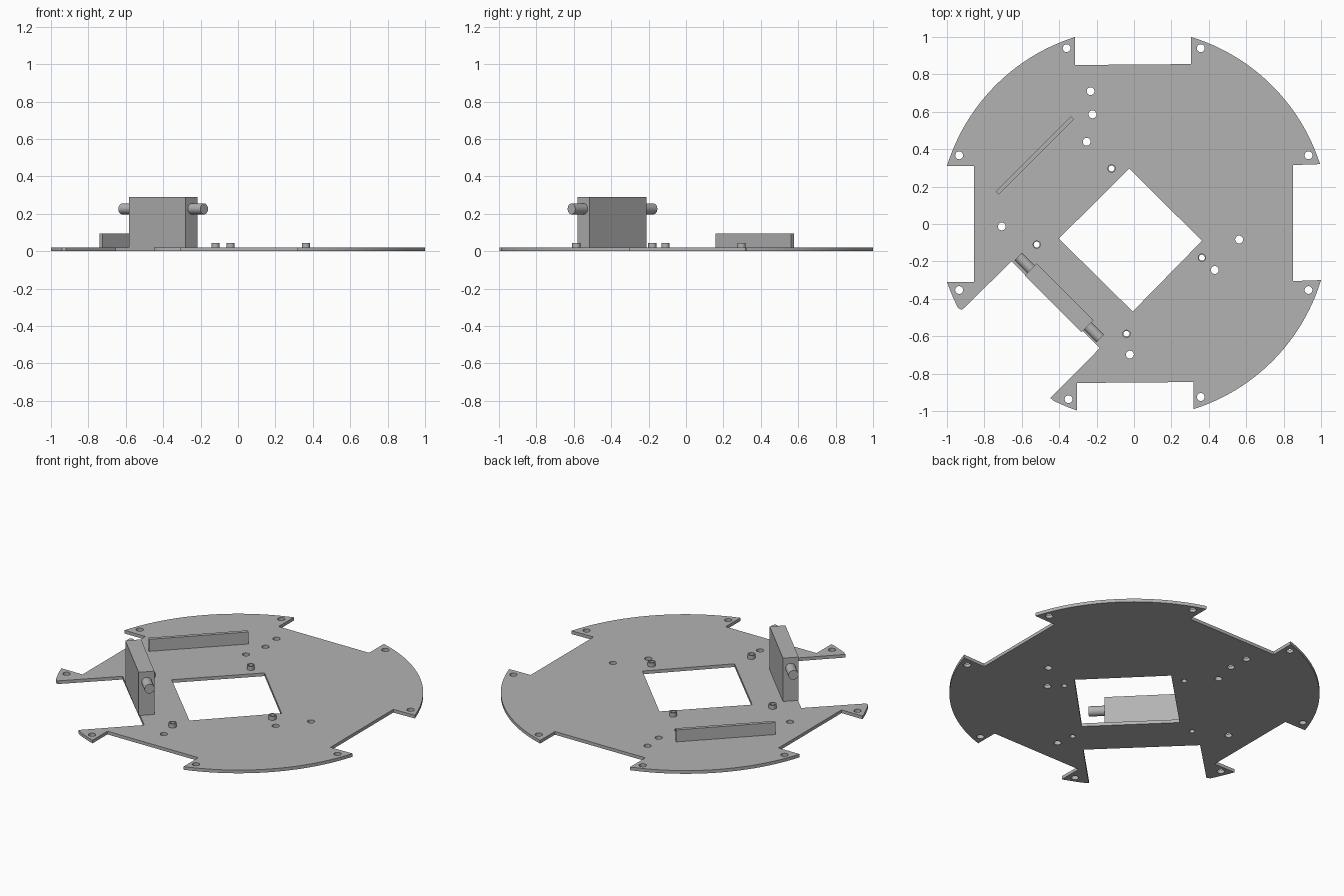
import bpy, bmesh, math
from mathutils import Matrix, Vector

if "Cube" in bpy.data.objects:
    bpy.data.objects.remove(bpy.data.objects["Cube"])

grey = bpy.data.materials.new("plain grey")
grey.diffuse_color = (0.45, 0.45, 0.45, 1)
grey.use_nodes = True
grey.node_tree.nodes["Principled BSDF"].inputs["Base Color"].default_value = grey.diffuse_color
TOP = 0.02  # upper face of the plate


def arc(a, b, steps):
    """Points on a circle about the origin from a to b, counter-clockwise."""
    a, b = Vector(a), Vector(b)
    t0, t1 = math.atan2(a.y, a.x), math.atan2(b.y, b.x)
    if t1 < t0:
        t1 += 2 * math.pi
    pts = []
    for i in range(steps + 1):
        f = i / steps
        r, t = a.length * (1 - f) + b.length * f, t0 + (t1 - t0) * f
        pts.append((r * math.cos(t), r * math.sin(t)))
    return pts


def circle(x, y, r, n=20):
    return [(x + r * math.cos(2 * math.pi * i / n), y + r * math.sin(2 * math.pi * i / n)) for i in range(n)]


def extruded(name, loops, z0, z1):
    """Fill closed outlines (inner ones become holes) and give them thickness."""
    cu = bpy.data.curves.new(name, 'CURVE')
    cu.dimensions, cu.fill_mode = '2D', 'BOTH'
    cu.extrude = (z1 - z0) / 2
    for pts in loops:
        s = cu.splines.new('POLY')
        s.points.add(len(pts) - 1)
        for p, (x, y) in zip(s.points, pts):
            p.co = (x, y, 0, 1)
        s.use_cyclic_u = True
    ob = bpy.data.objects.new(name, cu)
    ob.location.z = (z0 + z1) / 2
    bpy.context.collection.objects.link(ob)
    bpy.ops.object.select_all(action='DESELECT')
    ob.select_set(True)
    bpy.context.view_layer.objects.active = ob
    bpy.ops.object.convert(target='MESH')
    ob = bpy.context.object
    bm = bmesh.new()
    bm.from_mesh(ob.data)
    bmesh.ops.remove_doubles(bm, verts=bm.verts, dist=1e-5)
    bmesh.ops.recalc_face_normals(bm, faces=bm.faces)
    bm.to_mesh(ob.data)
    bm.free()
    return finish(ob)


def finish(ob, smooth=True):
    ob.data.materials.clear()
    ob.data.materials.append(grey)
    if smooth:
        bpy.ops.object.shade_smooth_by_angle(angle=math.radians(30))
    return ob


def box(name, centre, size, angle):
    bpy.ops.mesh.primitive_cube_add(size=1, location=centre, rotation=(0, 0, math.radians(angle)))
    ob = bpy.context.object
    ob.name, ob.scale = name, size
    return finish(ob, False)


# Base plate: disc with four square notches and one slanted notch
outline = (
    arc((0.995, 0.32), (0.305, 1.0), 24)
    + [(0.305, 0.855), (-0.315, 0.85)]
    + arc((-0.315, 1.0), (-1.0, 0.31), 24)
    + [(-0.855, 0.31), (-0.855, -0.31)]
    + arc((-1.0, -0.31), (-0.94, -0.45), 6)
    + [(-0.92, -0.46), (-0.655, -0.2), (-0.182, -0.663), (-0.447, -0.93)]
    + arc((-0.43, -0.945), (-0.305, -0.997), 6)
    + [(-0.305, -0.85), (0.318, -0.845)]
    + arc((0.318, -0.99), (1.0, -0.3), 24)
    + [(0.85, -0.305), (0.85, 0.315)]
)
window = [(-0.025, 0.297), (0.363, -0.09), (-0.007, -0.468), (-0.402, -0.078)]
rim_holes = [(-0.36, 0.94), (0.357, 0.94), (-0.935, 0.367), (0.933, 0.367),
             (-0.935, -0.353), (0.933, -0.353), (-0.35, -0.937), (0.357, -0.925)]
inner_holes = [(-0.232, 0.71), (-0.222, 0.586), (-0.253, 0.44), (-0.707, -0.013),
               (0.562, -0.083), (0.432, -0.246), (-0.022, -0.698)]
posts = [(-0.12, 0.297), (-0.52, -0.11), (0.363, -0.18), (-0.04, -0.587)]

holes = [circle(x, y, 0.021) for x, y in rim_holes + inner_holes]
holes += [circle(x, y, 0.016) for x, y in posts]
extruded("base_plate", [outline, window] + holes, 0, TOP)

# Hollow standoffs around the window
for i, (x, y) in enumerate(posts):
    extruded(f"standoff_{i + 1}", [circle(x, y, 0.022), circle(x, y, 0.016)], TOP, 0.045)

# Motor block beside the slanted notch, and the upright rail
box("motor_block", (-0.4, -0.395, 0.155), (0.43, 0.09, 0.27), -45)
box("rail", (-0.53, 0.367, 0.0575), (0.57, 0.022, 0.075), 45)

# Shafts on both ends of the motor block
along = Vector((1, -1, 0)).normalized()
for name, side in (("left_shaft", -1), ("right_shaft", 1)):
    pos = Vector((-0.4, -0.393, 0.226)) + along * side * 0.26
    bpy.ops.mesh.primitive_cylinder_add(vertices=24, radius=0.029, depth=0.1, location=pos)
    ob = bpy.context.object
    ob.name = name
    ob.rotation_euler = along.to_track_quat('Z', 'Y').to_euler()
    finish(ob)
